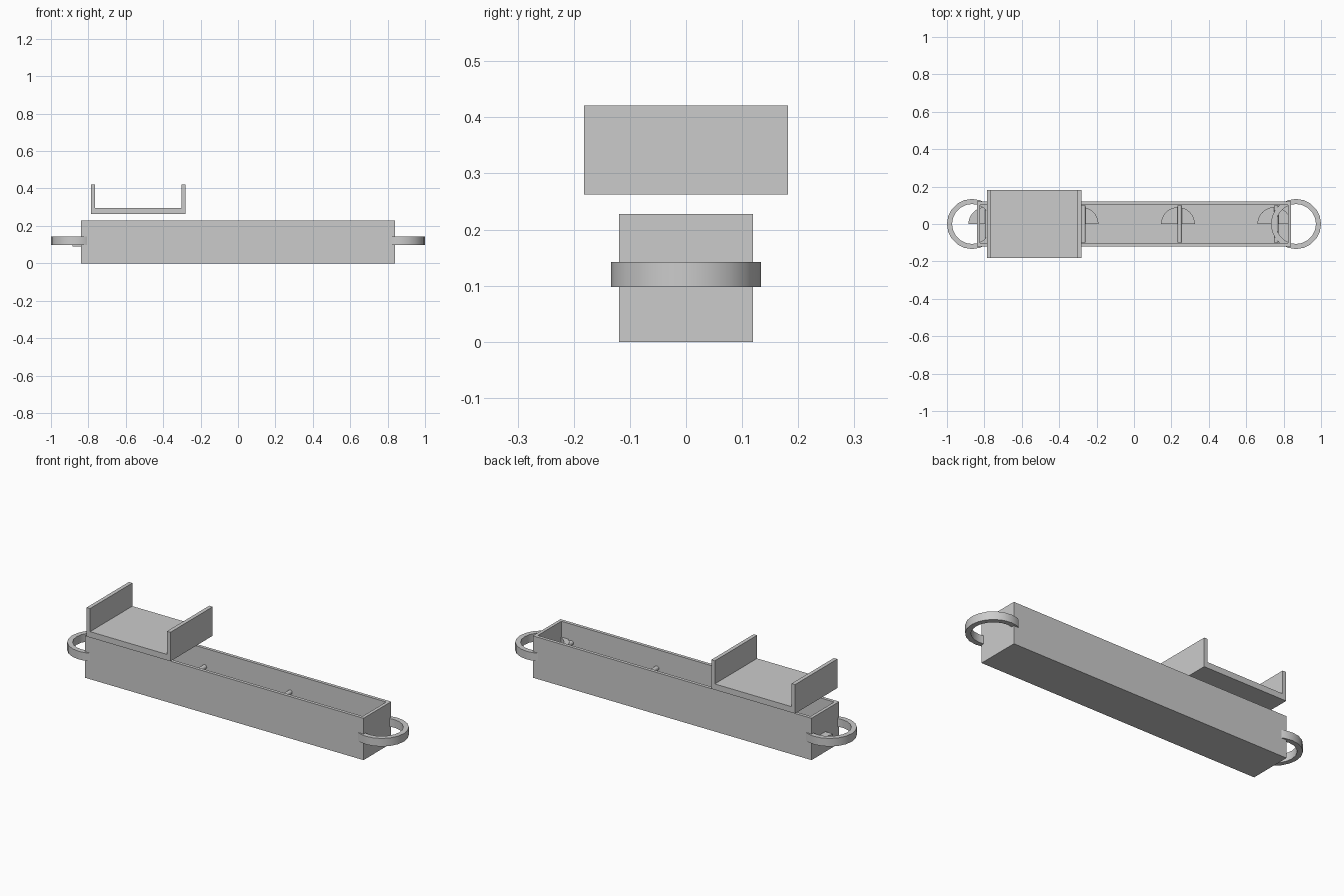
import bpy
import bmesh
import math

if "Cube" in bpy.data.objects:
    bpy.data.objects.remove(bpy.data.objects["Cube"], do_unlink=True)

# One plain grey for everything
grey = bpy.data.materials.new("plain_grey")
grey.use_nodes = True
GREY = (0.6, 0.6, 0.6, 1)
grey.diffuse_color = GREY
grey.node_tree.nodes["Principled BSDF"].inputs["Base Color"].default_value = GREY


def prism(name, outline, depth, location=(0, 0, 0), rotation=(0, 0, 0)):
    """Extrude a flat outline along its local z."""
    bm = bmesh.new()
    face = bm.faces.new([bm.verts.new((x, y, 0)) for x, y in outline])
    top = bmesh.ops.extrude_face_region(bm, geom=[face])["geom"]
    verts = [v for v in top if isinstance(v, bmesh.types.BMVert)]
    bmesh.ops.translate(bm, verts=verts, vec=(0, 0, depth))
    bmesh.ops.recalc_face_normals(bm, faces=bm.faces)
    return finish(name, bm, location, rotation)


def finish(name, bm, location=(0, 0, 0), rotation=(0, 0, 0)):
    mesh = bpy.data.meshes.new(name)
    bm.to_mesh(mesh)
    bm.free()
    mesh.materials.append(grey)
    obj = bpy.data.objects.new(name, mesh)
    bpy.context.collection.objects.link(obj)
    obj.location, obj.rotation_euler = location, rotation
    return obj


def smooth(obj):
    bpy.ops.object.select_all(action="DESELECT")
    obj.select_set(True)
    bpy.context.view_layer.objects.active = obj
    bpy.ops.object.shade_smooth_by_angle(angle=math.radians(30))


def arc(radius, start, end, steps):
    return [(radius * math.cos(a), radius * math.sin(a))
            for a in (start + (end - start) * i / steps for i in range(steps + 1))]


# Open trough: a box whose top face is inset and sunk to the floor
LENGTH, WIDTH, HEIGHT, WALL = 1.68, 0.238, 0.228, 0.025
bm = bmesh.new()
bmesh.ops.create_cube(bm, size=1)
bmesh.ops.scale(bm, verts=bm.verts, vec=(LENGTH, WIDTH, HEIGHT))
bmesh.ops.translate(bm, verts=bm.verts, vec=(0, 0, HEIGHT / 2))
top = max(bm.faces, key=lambda f: f.calc_center_median().z)
bmesh.ops.inset_region(bm, faces=[top], thickness=WALL)
pit = bmesh.ops.extrude_face_region(bm, geom=[top])["geom"]
bmesh.ops.translate(bm, verts=[v for v in pit if isinstance(v, bmesh.types.BMVert)],
                    vec=(0, 0, WALL - HEIGHT))
bmesh.ops.delete(bm, geom=[top], context="FACES")
bmesh.ops.recalc_face_normals(bm, faces=bm.faces)
finish("trough", bm)

# Ring handles passing through both ends
for side, x in (("left", 0.866), ("right", -0.866)):
    bm = bmesh.new()
    steps = 20
    loops = [[bm.verts.new((r * math.cos(a), r * math.sin(a), z))
              for a in (math.tau * i / steps for i in range(steps))]
             for r, z in ((0.134, 0), (0.134, 0.044), (0.107, 0.044), (0.107, 0))]
    for a, b in zip(loops, loops[1:] + loops[:1]):
        for i in range(steps):
            j = (i + 1) % steps
            bm.faces.new((a[i], a[j], b[j], b[i]))
    bmesh.ops.recalc_face_normals(bm, faces=bm.faces)
    smooth(finish("ring_handle_" + side, bm, (x, 0, 0.098)))

# Row of cross rods, each with a half-round shelf behind it
for i in range(4):
    x = -0.795 + 0.515 * i
    prism(f"half_disc_{i + 1}", arc(0.09, 0, math.pi, 16), 0.02, (x, 0, 0.09))
    rod = prism(f"cross_rod_{i + 1}", arc(0.012, 0, math.tau * 11 / 12, 11), 0.2,
                (x + 0.01, 0.1, 0.128), (math.pi / 2, 0, 0))
    smooth(rod)

# U-shaped tray floating above the trough
X0, X1, Z0, Z1, Z2, T = -0.785, -0.28, 0.263, 0.295, 0.421, 0.021
channel = [(X0, Z0), (X1, Z0), (X1, Z2), (X1 - T, Z2), (X1 - T, Z1),
           (X0 + T, Z1), (X0 + T, Z2), (X0, Z2)]
prism("tray", channel, 0.364, (0, 0.182, 0), (math.pi / 2, 0, 0))
